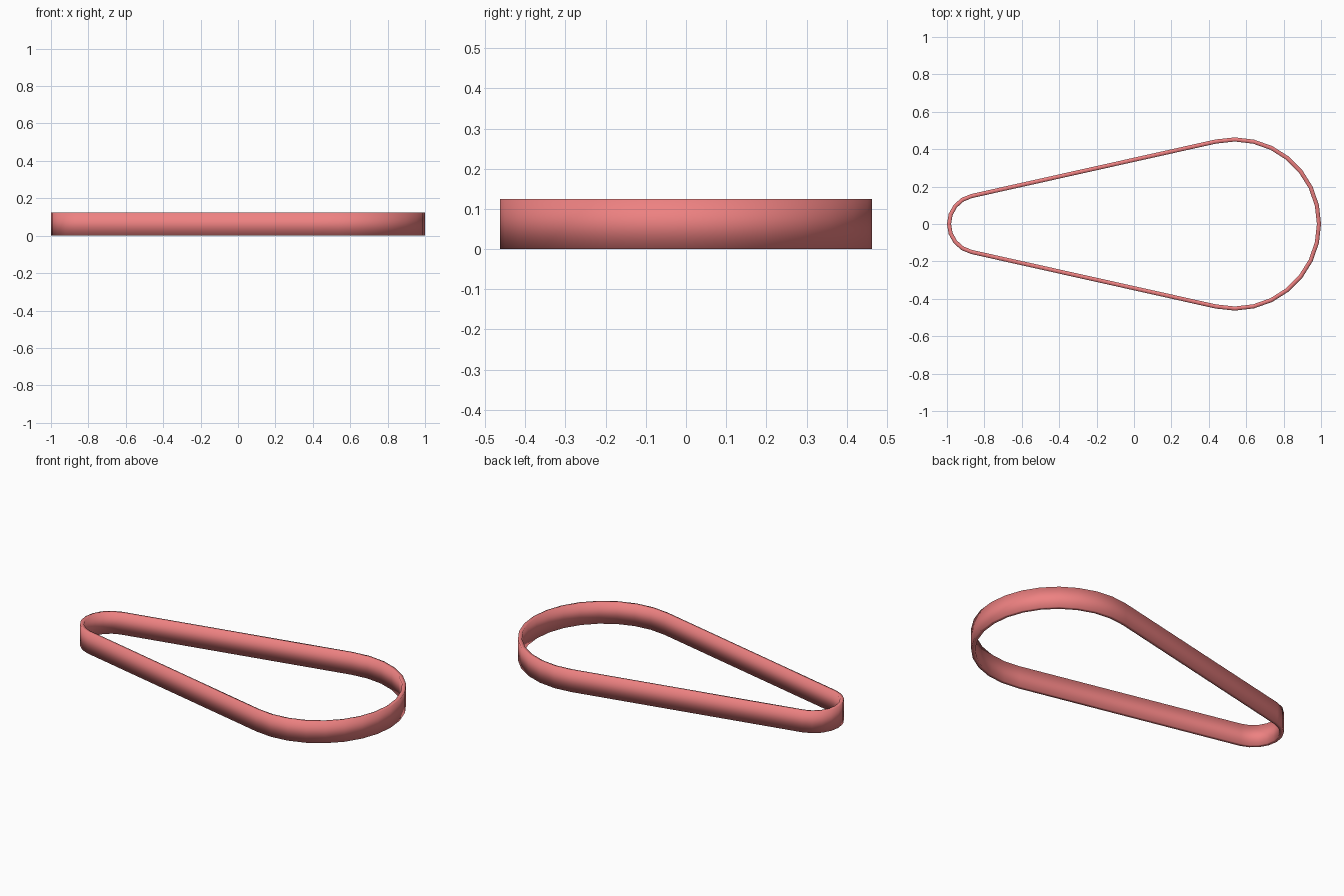
import bpy, bmesh, math

if "Cube" in bpy.data.objects:
    bpy.data.objects.remove(bpy.data.objects["Cube"])

HEIGHT, THICK = 0.125, 0.022
R_BIG, R_SMALL = 0.463, 0.164
X_BIG, X_SMALL = 1 - R_BIG, -1 + R_SMALL
# Angle of the straight runs that touch both wheels
LEAN = math.pi / 2 + math.asin((R_BIG - R_SMALL) / (X_BIG - X_SMALL))


def arc(cx, r, start, end, steps):
    angles = [start + (end - start) * i / steps for i in range(steps + 1)]
    return [(cx + r * math.cos(a), r * math.sin(a)) for a in angles]


def outline(inset):
    return (arc(X_BIG, R_BIG - inset, -LEAN, LEAN, 16)
            + arc(X_SMALL, R_SMALL - inset, LEAN, 2 * math.pi - LEAN, 8))


# Belt: rectangular section swept round the two-wheel outline
bm = bmesh.new()
rings = [[bm.verts.new((x, y, z)) for x, y in outline(inset)]
         for inset, z in ((0, 0), (0, HEIGHT), (THICK, HEIGHT), (THICK, 0))]
n = len(rings[0])
for k in range(4):
    a, b = rings[k], rings[(k + 1) % 4]
    for i in range(n):
        j = (i + 1) % n
        bm.faces.new((a[i], a[j], b[j], b[i]))
bmesh.ops.recalc_face_normals(bm, faces=bm.faces)

# Soft shading across every edge gives the rounded look of the band
for f in bm.faces:
    f.smooth = True
mesh = bpy.data.meshes.new("belt")
bm.to_mesh(mesh)
bm.free()
belt = bpy.data.objects.new("belt", mesh)
bpy.context.collection.objects.link(belt)

mat = bpy.data.materials.new("coral_red")
mat.diffuse_color = (0.85, 0.22, 0.22, 1)
mat.use_nodes = True
mat.node_tree.nodes["Principled BSDF"].inputs["Base Color"].default_value = mat.diffuse_color
mesh.materials.append(mat)
